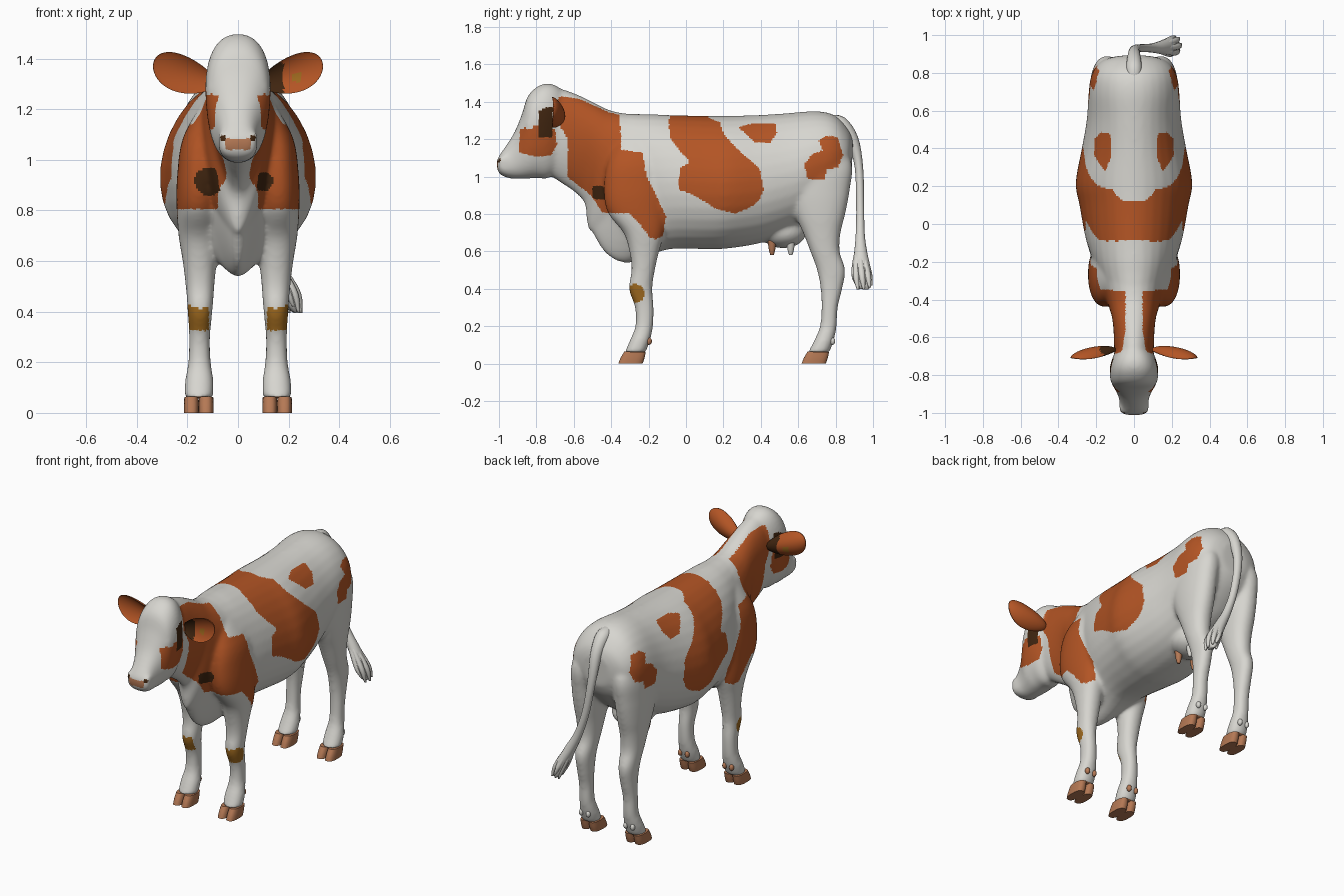
import bpy, bmesh, math
from mathutils import Vector


def material(name, rgb):
    m = bpy.data.materials.new(name)
    m.diffuse_color = (*rgb, 1)
    return m


MATS = [material("cream white", (0.68, 0.67, 0.63)),
        material("rust brown", (0.45, 0.09, 0.018)),
        material("dark brown", (0.05, 0.018, 0.005)),
        material("ochre", (0.34, 0.14, 0.013)),
        material("hoof tan", (0.46, 0.19, 0.09))]
WHITE, RUST, DARK, OCHRE, TAN = range(5)


def smooth_sections(secs, steps=4):
    # Catmull-Rom interpolation of section tuples
    out = []
    for i in range(len(secs) - 1):
        a, b = secs[max(i - 1, 0)], secs[i]
        c, d = secs[i + 1], secs[min(i + 2, len(secs) - 1)]
        for k in range(steps):
            t = k / steps
            out.append([0.5 * (2 * q + (r - p) * t + (2 * p - 5 * q + 4 * r - s) * t * t
                               + (3 * q - p - 3 * r + s) * t ** 3)
                        for p, q, r, s in zip(a, b, c, d)])
    return out + [list(secs[-1])]


def loft(bm, secs, side=1, power=2.0, seg=32, steps=4):
    # section: (y, z) of one edge, (y, z) of the other, half width, centre x, egg shape
    rings = []
    for y1, z1, y2, z2, w, x, egg in smooth_sections([(*s, 0, 0)[:7] for s in secs], steps):
        ring = []
        for k in range(seg):
            t = 2 * math.pi * k / seg
            c, s = math.cos(t), math.sin(t)
            c = math.copysign(abs(c) ** (2 / power), c)
            s = math.copysign(abs(s) ** (2 / power), s) * (1 + egg * c)
            ring.append(bm.verts.new((side * (x + w * s), (y1 + y2) / 2 + c * (y1 - y2) / 2,
                                      (z1 + z2) / 2 + c * (z1 - z2) / 2)))
        rings.append(ring)
    for r, q in zip(rings, rings[1:]):
        for k in range(seg):
            bm.faces.new((r[k], r[(k + 1) % seg], q[(k + 1) % seg], q[k]))
    bm.faces.new(rings[0])
    bm.faces.new(rings[-1])


def ball(bm, centre, radii, u=24, v=16):
    vs = bmesh.ops.create_uvsphere(bm, u_segments=u, v_segments=v, radius=1)["verts"]
    for p in vs:
        p.co = Vector([c + r * q for c, r, q in zip(centre, radii, p.co)])


def finish(bm, name, mat=None):
    bmesh.ops.recalc_face_normals(bm, faces=bm.faces[:])
    me = bpy.data.meshes.new(name)
    bm.to_mesh(me)
    bm.free()
    ob = bpy.data.objects.new(name, me)
    bpy.context.collection.objects.link(ob)
    for m in (MATS if mat is None else [MATS[mat]]):
        me.materials.append(m)
    me.polygons.foreach_set("use_smooth", [True] * len(me.polygons))
    return ob


# body: torso, neck, head and legs are lofted, then fused into one skin
bm = bmesh.new()
loft(bm, [(-.51, .93, -.50, .70, .035), (-.45, 1.15, -.44, .60, .08, 0, .3), (-.36, 1.32, -.36, .545, .135, 0, .35),
          (-.25, 1.335, -.27, .545, .19, 0, .2), (-.1, 1.33, -.1, .61, .25, 0, -.02),
          (.1, 1.325, .1, .612, .288, 0, -.1), (.22, 1.325, .22, .615, .307, 0, -.12),
          (.4, 1.33, .4, .645, .275, 0, -.12), (.55, 1.34, .55, .70, .25, 0, -.08), (.7, 1.35, .7, .78, .24),
          (.8, 1.325, .78, .85, .225), (.87, 1.25, .85, .93, .175), (.893, 1.19, .885, 1.0, .09)])
loft(bm, [(-.10, 1.32, -.32, .75, .17, 0, .2), (-.26, 1.33, -.45, .70, .15, 0, .35),
          (-.39, 1.35, -.522, .72, .122, 0, .5), (-.47, 1.385, -.54, .85, .108, 0, .45),
          (-.56, 1.43, -.595, .915, .105, 0, .25), (-.65, 1.465, -.66, .96, .105, 0, .1),
          (-.72, 1.48, -.72, 1.0, .10)])
loft(bm, [(-.64, 1.44, -.66, 1.10, .07), (-.70, 1.49, -.69, 1.03, .107, 0, .08),
          (-.77, 1.494, -.74, .99, .126, 0, .12), (-.842, 1.437, -.79, .992, .125, 0, .1),
          (-.877, 1.335, -.83, .99, .112, 0, .03), (-.916, 1.24, -.87, .988, .09),
          (-.958, 1.172, -.91, .988, .077), (-.988, 1.128, -.95, .992, .077),
          (-1.008, 1.095, -.992, 1.01, .067), (-1.013, 1.07, -1.008, 1.035, .035)], power=2.35)
FRONT = [(-.34, 1.26, -.18, 1.26, .045, .075), (-.415, 1.09, -.12, 1.1, .075, .14),
         (-.44, .94, -.1, .95, .088, .152), (-.42, .81, -.1, .82, .086, .157), (-.335, .70, -.115, .7, .078, .157),
         (-.303, .6, -.143, .6, .067, .152), (-.291, .5, -.166, .5, .057, .15), (-.306, .4, -.18, .4, .049, .15),
         (-.273, .3, -.172, .3, .042, .152), (-.271, .2, -.176, .2, .045, .152), (-.298, .13, -.193, .12, .057, .153),
         (-.328, .06, -.218, .055, .057, .155)]
HIND = [(.58, 1.25, .78, 1.25, .05, .12), (.54, 1.05, .885, 1.08, .085, .14), (.54, .92, .876, .93, .086, .148),
        (.58, .8, .852, .8, .08, .15), (.625, .7, .827, .7, .07, .15), (.664, .6, .822, .6, .06, .15),
        (.70, .5, .852, .5, .051, .15), (.719, .4, .836, .4, .045, .15), (.724, .3, .812, .3, .042, .152),
        (.716, .2, .806, .2, .043, .152), (.688, .13, .789, .12, .055, .153), (.652, .06, .765, .055, .056, .155)]
for side in (1, -1):
    loft(bm, FRONT, side, 2.2)
    loft(bm, HIND, side, 2.2)
    ball(bm, (side * .10, -.83, 1.28), (.024, .032, .018))   # brow
    ball(bm, (side * .058, -.978, 1.09), (.023, .026, .022))  # nostril wing
ball(bm, (0, .52, .705), (.125, .125, .088))                  # udder
body = finish(bm, "body")
rm = body.modifiers.new("fuse", "REMESH")
rm.mode, rm.voxel_size = "VOXEL", 0.009
sm = body.modifiers.new("soften", "SMOOTH")
sm.factor, sm.iterations = 0.5, 22
dg = bpy.context.evaluated_depsgraph_get()
skin = bpy.data.meshes.new_from_object(body.evaluated_get(dg))
body.modifiers.clear()
body.data = skin
skin.materials.clear()
for m in MATS:
    skin.materials.append(m)

# coat patches, outlined in the side view (y, z)
NECK = [(-.68, 1.43), (-.513, 1.41), (-.353, 1.345), (-.348, 1.144), (-.23, 1.128), (-.214, 1.01), (-.15, .877),
        (-.107, .786), (-.123, .684), (-.16, .665), (-.193, .674), (-.25, .75), (-.3, .802), (-.444, .807),
        (-.513, .904), (-.631, .995), (-.631, 1.2), (-.69, 1.30)]
PATCHES = [
    [(-.09, 1.45), (.11, 1.45), (.12, 1.315), (.18, 1.29), (.203, 1.225), (.289, 1.134), (.395, 1.04),
     (.415, .93), (.39, .87), (.342, .834), (.262, .802), (.155, .83), (.08, .88), (.021, .909), (-.04, .93),
     (-.03, 1.048), (.01, 1.07), (.015, 1.09), (-.04, 1.144), (-.085, 1.21), (-.09, 1.25)],
    [(.28, 1.265), (.35, 1.283), (.476, 1.283), (.487, 1.235), (.45, 1.182), (.37, 1.182)],
    [(.71, 1.19), (.75, 1.22), (.81, 1.21), (.84, 1.118), (.813, 1.048), (.75, 1.037), (.743, .984),
     (.652, .984), (.631, 1.064), (.674, 1.118), (.73, 1.14)]]
EYE = [(-.89, 1.255), (-.77, 1.28), (-.70, 1.25), (-.69, 1.17), (-.72, 1.115), (-.80, 1.105), (-.89, 1.13)]


def inside(poly, y, z):
    hit = False
    for (y1, z1), (y2, z2) in zip(poly, poly[1:] + poly[:1]):
        if (z1 > z) != (z2 > z) and y < y1 + (z - z1) * (y2 - y1) / (z2 - z1):
            hit = not hit
    return hit


def coat(p):
    x, y, z = abs(p.x), p.y, p.z
    if z < .065:
        return TAN
    if y < -.225 and x > .115 and math.hypot(y + .27, z - .375) < .05:
        return OCHRE                                     # knee spot
    cx, r = (.10, .038) if p.x > 0 else (.115, .056)
    if -.5 < y < -.36 and math.hypot(x - cx, z - .915) < r:
        return DARK                                      # chest spot
    if y < -.95 and math.hypot(x - .06, z - 1.087) < .011:
        return DARK                                      # nostril
    if y < -.965 and x < .052 and 1.04 < z < 1.085:
        return TAN                                       # nose
    if -.785 < y < -.712 and 1.21 < z < 1.37 - .6 * max(0, -y - .75) and x > .06:
        return DARK                                      # ear root
    if math.hypot(y + .838, (z - 1.268) * 1.6) < .022 and x > .07:
        return WHITE                                     # eyelid
    if inside(EYE, y, z) and x > .076:
        return RUST
    if inside(NECK, y, z) and x > (.045 if y < -.35 else 0):
        return RUST
    return RUST if any(inside(q, y, z) for q in PATCHES) else WHITE


for f in skin.polygons:
    f.material_index = coat(f.center)
    f.use_smooth = True

# tail with a tuft of strands
bm = bmesh.new()
loft(bm, [(.74, 1.27, .75, 1.33, .035, 0), (.81, 1.25, .845, 1.318, .042, 0), (.865, 1.17, .918, 1.215, .034, 0),
          (.902, 1.05, .947, 1.05, .026, .005), (.91, .85, .952, .85, .023, .04), (.908, .7, .955, .7, .026, .09),
          (.90, .6, .968, .6, .034, .14), (.89, .5, .988, .5, .036, .19), (.905, .43, .985, .42, .028, .215),
          (.925, .40, .975, .395, .008, .225)], seg=16)
for k in range(7):
    a = 2 * math.pi * k / 7
    dx, dy = .03 * math.cos(a), .04 * math.sin(a)
    loft(bm, [(.915, .66, .945, .66, .01, .11), (.918 + dy * .7, .55, .95 + dy * .7, .55, .016, .168 + dx * .7),
              (.924 + dy, .47, .958 + dy, .47, .015, .205 + dx),
              (.944 + dy, .395 + .012 * (k % 3), .958 + dy, .395 + .012 * (k % 3), .005, .225 + dx * .8)], seg=8)
finish(bm, "tail", WHITE)

# ears: cupped leaf shapes, drooping open toward the front
for side, label in ((1, "left"), (-1, "right")):
    bm = bmesh.new()
    vs = bmesh.ops.create_uvsphere(bm, u_segments=40, v_segments=24, radius=1)["verts"]
    for v in vs:
        a, b, c = v.co
        y = -.69 - .02 * a - .022 * c * c + (b * .04 if b > 0 else -b * .008)
        v.co = (side * (.213 + .123 * a), y, 1.338 + .032 * a + c * .085 * (.88 + .2 * a))
    ear = finish(bm, label + "_ear")
    for f in ear.data.polygons:
        x, z = abs(f.center.x), f.center.z
        front = f.normal.y < 0
        f.material_index = (OCHRE if front and math.hypot(x - .235, z - 1.325) < .022 else
                            DARK if front and x < .18 and z < 1.385 else RUST)

# hooves (two claws each), dewclaws
for leg, y0 in (("front", -.33), ("hind", .65)):
    for side, label in ((1, "left"), (-1, "right")):
        bm = bmesh.new()
        for x in (.126, .184):
            loft(bm, [(y0, .064, y0 + .115, .062, .028, x), (y0 - .02, .03, y0 + .108, .03, .030, x),
                      (y0 - .032, 0, y0 + .098, 0, .030, x)], side, 2.6, 24)
        hoof = finish(bm, f"{leg}_{label}_hoof", TAN)
        bpy.context.view_layer.objects.active = hoof
        hoof.select_set(True)
        bpy.ops.object.shade_smooth_by_angle(angle=math.radians(45))
        hoof.select_set(False)
        bm = bmesh.new()
        for x in (.13, .178):
            ball(bm, (side * x, y0 + .132, .12), (.014, .016, .02), 12, 8)
        finish(bm, f"{leg}_{label}_dewclaws", TAN if leg == "front" else WHITE)

# teats: tan in front, pale behind
for y, label, mat in ((.46, "front", TAN), (.56, "rear", WHITE)):
    bm = bmesh.new()
    for x in (-.055, .055):
        loft(bm, [(y - .024, .66, y + .024, .66, .024, x), (y - .017, .61, y + .017, .61, .017, x),
                  (y - .009, .58, y + .009, .58, .009, x)], seg=12)
    finish(bm, label + "_teats", mat)
